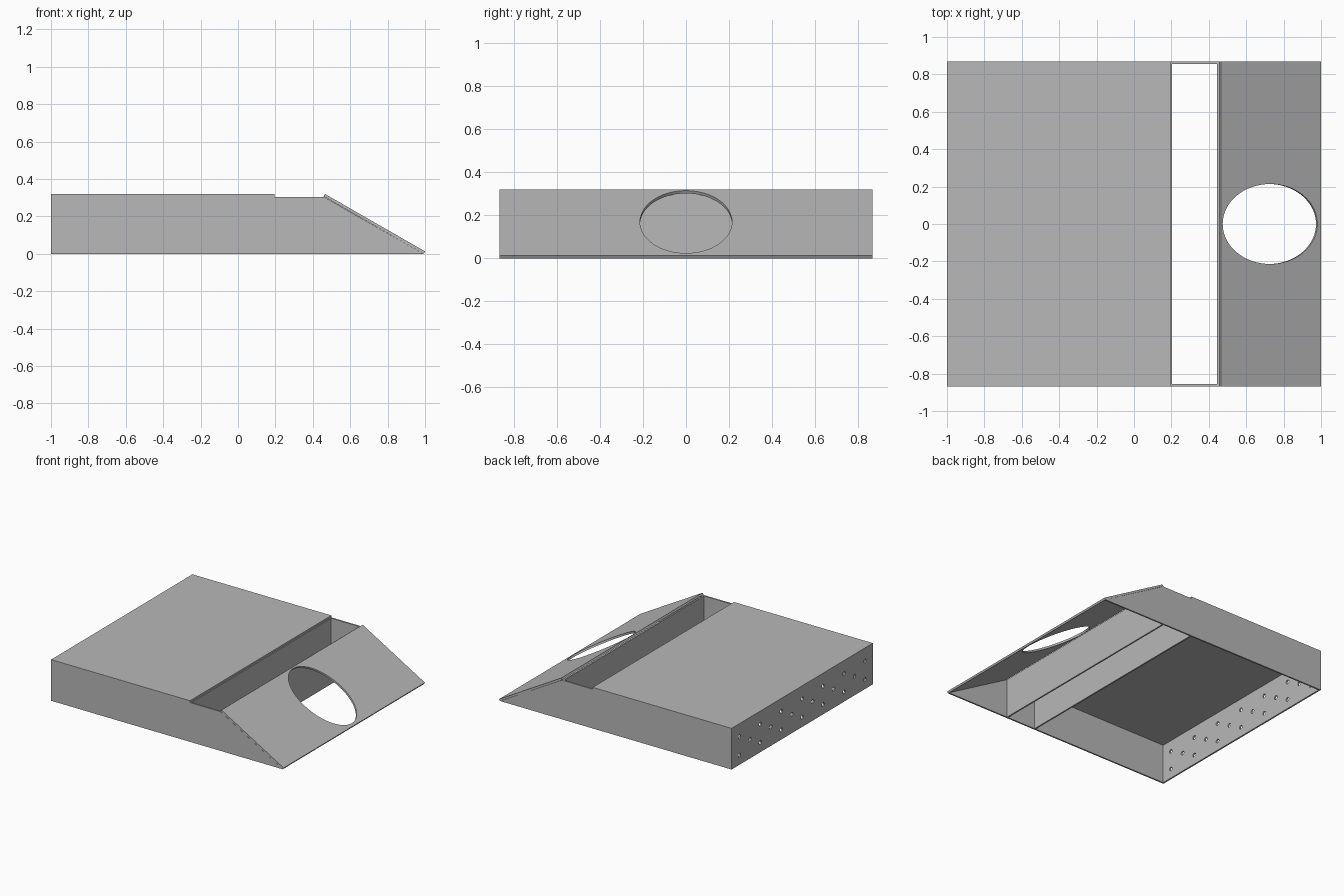
import bpy, bmesh, math
from mathutils import Matrix, Vector

cube = bpy.data.objects.get("Cube")
if cube:
    bpy.data.objects.remove(cube, do_unlink=True)

grey = bpy.data.materials.new("plain grey")
grey.use_nodes = True
colour = (0.48, 0.48, 0.48, 1)
grey.diffuse_color = colour
grey.node_tree.nodes["Principled BSDF"].inputs["Base Color"].default_value = colour

HALF = 0.868      # half the width in y
WALL = 0.012      # thickness of the upright sheets
DECK = 0.305      # top of the uprights
TOP = 0.32        # top of the roof plate


def finish(name, bm):
    bmesh.ops.recalc_face_normals(bm, faces=bm.faces)
    mesh = bpy.data.meshes.new(name)
    bm.to_mesh(mesh)
    bm.free()
    mesh.materials.append(grey)
    obj = bpy.data.objects.new(name, mesh)
    bpy.context.collection.objects.link(obj)
    return obj


def prism(name, profile, y0, y1):
    """Extrude an xz profile from y0 to y1."""
    bm = bmesh.new()
    face = bm.faces.new([bm.verts.new((x, y0, z)) for x, z in profile])
    new = bmesh.ops.extrude_face_region(bm, geom=[face])["geom"]
    verts = [v for v in new if isinstance(v, bmesh.types.BMVert)]
    bmesh.ops.translate(bm, verts=verts, vec=(0, y1 - y0, 0))
    return finish(name, bm)


def panel(name, x0, x1, z0, z1, half):
    return prism(name, [(x0, z0), (x1, z0), (x1, z1), (x0, z1)], -half, half)


def cut(obj, cutter):
    mod = obj.modifiers.new("holes", "BOOLEAN")
    mod.operation = "DIFFERENCE"
    mod.solver = "EXACT"
    mod.object = cutter
    cutter.hide_render = True
    cutter.hide_set(True)
    cutter.display_type = "WIRE"


# Side walls, following the outline under the plates
outline = [(-1, 0), (0.992, 0), (0.458, DECK), (-1, DECK)]
prism("right_side_wall", outline, -HALF, -HALF + WALL)
prism("left_side_wall", outline, HALF - WALL, HALF)

# Roof plate and the two partitions beside the open slot
inner = HALF - WALL
panel("roof_plate", -1, 0.195, DECK, TOP, HALF)
panel("rear_partition", 0.19, 0.202, 0, DECK, inner)
panel("ramp_partition", 0.445, 0.457, 0, DECK, inner)

# Ramp plate with square-cut ends
high, low = Vector((0.465, TOP)), Vector((1, 0.013))
along = (low - high).normalized()
inward = Vector((along.y, -along.x)) * 0.015
ramp = prism("ramp_plate", [high, low, low + inward, high + inward], -HALF, HALF)

# Oval opening through the ramp
slope = math.atan2(-along.y, along.x)
middle = (high + low) / 2
bm = bmesh.new()
bmesh.ops.create_cone(bm, cap_ends=True, segments=64, radius1=1, radius2=1, depth=0.2,
                      matrix=Matrix.Translation((middle.x - 0.005, 0, middle.y + 0.003))
                      @ Matrix.Rotation(slope, 4, "Y")
                      @ Matrix.Diagonal((0.292, 0.214, 1, 1)))
cut(ramp, finish("oval_cutter", bm))

# Back panel with staggered vent holes
back = panel("back_panel", -1, -1 + WALL, 0, DECK, inner)
pitch = 0.257
spots = [(i * pitch, z) for i in range(-3, 4) for z in (0.075, 0.218)]
spots += [((i + 0.5) * pitch, 0.147) for i in range(-3, 3)]
bm = bmesh.new()
for y, z in spots:
    bmesh.ops.create_cone(bm, cap_ends=True, segments=20, radius1=0.015, radius2=0.015,
                          depth=0.1, matrix=Matrix.Translation((-1, y, z))
                          @ Matrix.Rotation(math.pi / 2, 4, "Y"))
cut(back, finish("vent_cutter", bm))
